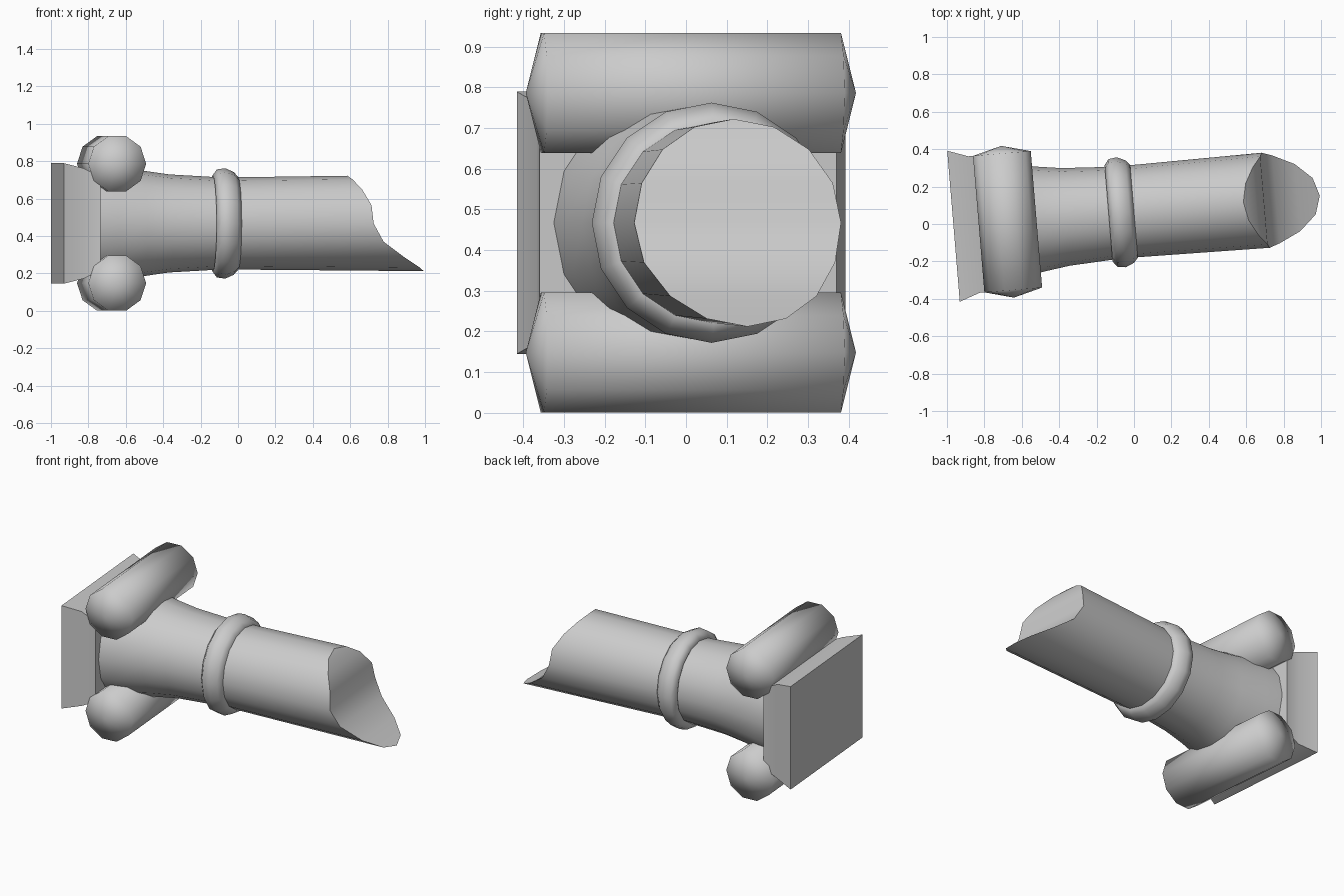
import bpy, bmesh
from math import sin, cos, pi, radians
from mathutils import Vector

if "Cube" in bpy.data.objects:
    bpy.data.objects.remove(bpy.data.objects["Cube"])

BASE = Vector((-0.965, -0.012, 0.467))   # centre of the back plate
TILT = 0.083                             # whole part is turned slightly about z


def finish(name, bm, angle=35):
    bmesh.ops.recalc_face_normals(bm, faces=bm.faces)
    me = bpy.data.meshes.new(name)
    bm.to_mesh(me)
    bm.free()
    ob = bpy.data.objects.new(name, me)
    bpy.context.collection.objects.link(ob)
    ob.location = BASE
    ob.rotation_euler = (0, 0, TILT)
    bpy.ops.object.select_all(action='DESELECT')
    ob.select_set(True)
    bpy.context.view_layer.objects.active = ob
    bpy.ops.object.shade_smooth_by_angle(angle=radians(angle))
    return ob


def loft(bm, rings, closed=False, caps=(True, True)):
    """Skin a list of point rings with quads."""
    vr = [[bm.verts.new(p) for p in r] for r in rings]
    n = len(vr[0])
    pairs = list(zip(vr, vr[1:])) + ([(vr[-1], vr[0])] if closed else [])
    for a, b in pairs:
        for i in range(n):
            j = (i + 1) % n
            bm.faces.new((a[i], a[j], b[j], b[i]))
    if not closed:
        for r, c in ((vr[0], caps[0]), (vr[-1], caps[1])):
            if c:
                bm.faces.new(r)
    return vr


def circle(u, r, n=16):
    # starts at the top, around the spout axis
    return [(u, r * sin(2 * pi * i / n), r * cos(2 * pi * i / n)) for i in range(n)]


def rect(u, hy, hz):
    return [(u, -hy, -hz), (u, hy, -hz), (u, hy, hz), (u, -hy, hz)]


# Flared wall plate and its block
bm = bmesh.new()
loft(bm, [rect(0, 0.405, 0.322), rect(0.11, 0.366, 0.295), rect(0.2, 0.366, 0.25)])
finish("wall_plate", bm, 20)

# Ten-sided cross bars with pointed ends, above and below
for name, zc in (("upper_bar", 0.319), ("lower_bar", -0.319)):
    bm = bmesh.new()
    rings = [[(0.29 + 0.155 * cos(2 * pi * i / 10), y, zc + 0.155 * sin(2 * pi * i / 10))
              for i in range(10)] for y in (-0.366, 0.366)]
    vr = loft(bm, rings, caps=(False, False))
    for ring, y in ((vr[0], -0.407), (vr[1], 0.407)):
        tip = bm.verts.new((0.29, y, zc))
        for i in range(10):
            bm.faces.new((ring[i], ring[(i + 1) % 10], tip))
    finish(name, bm, 80)

# Neck narrowing towards the collar
bm = bmesh.new()
loft(bm, [circle(u, r) for u, r in
          ((0.17, 0.335), (0.3, 0.315), (0.46, 0.282), (0.6, 0.262), (0.88, 0.246))])
finish("neck", bm)

# Rounded collar
bm = bmesh.new()
loft(bm, [circle(u, r) for u, r in
          ((0.84, 0.235), (0.832, 0.258), (0.855, 0.289), (0.9, 0.295),
           (0.945, 0.275), (0.968, 0.25), (0.965, 0.235))], closed=True)
finish("collar", bm, 60)

# Spout tube with a stepped slanted cut, from top vertex to bottom vertex
cut = [0.58, 0.60, 0.645, 0.69, 0.70, 0.755, 0.87, 0.96, 0.99]
end = []
for i, p in enumerate(circle(0, 0.255)):
    k = min(i, 16 - i)
    end.append((cut[k] + 0.965 + 0.01, p[1], p[2]))
bm = bmesh.new()
vr = loft(bm, [circle(0.9, 0.246), end], caps=(True, False))
e = vr[1]
# end face in strips running side to side
bm.faces.new((e[0], e[1], e[15]))
for k in range(1, 7):
    bm.faces.new((e[k], e[k + 1], e[15 - k], e[16 - k]))
bm.faces.new((e[7], e[8], e[9]))
finish("spout", bm)
